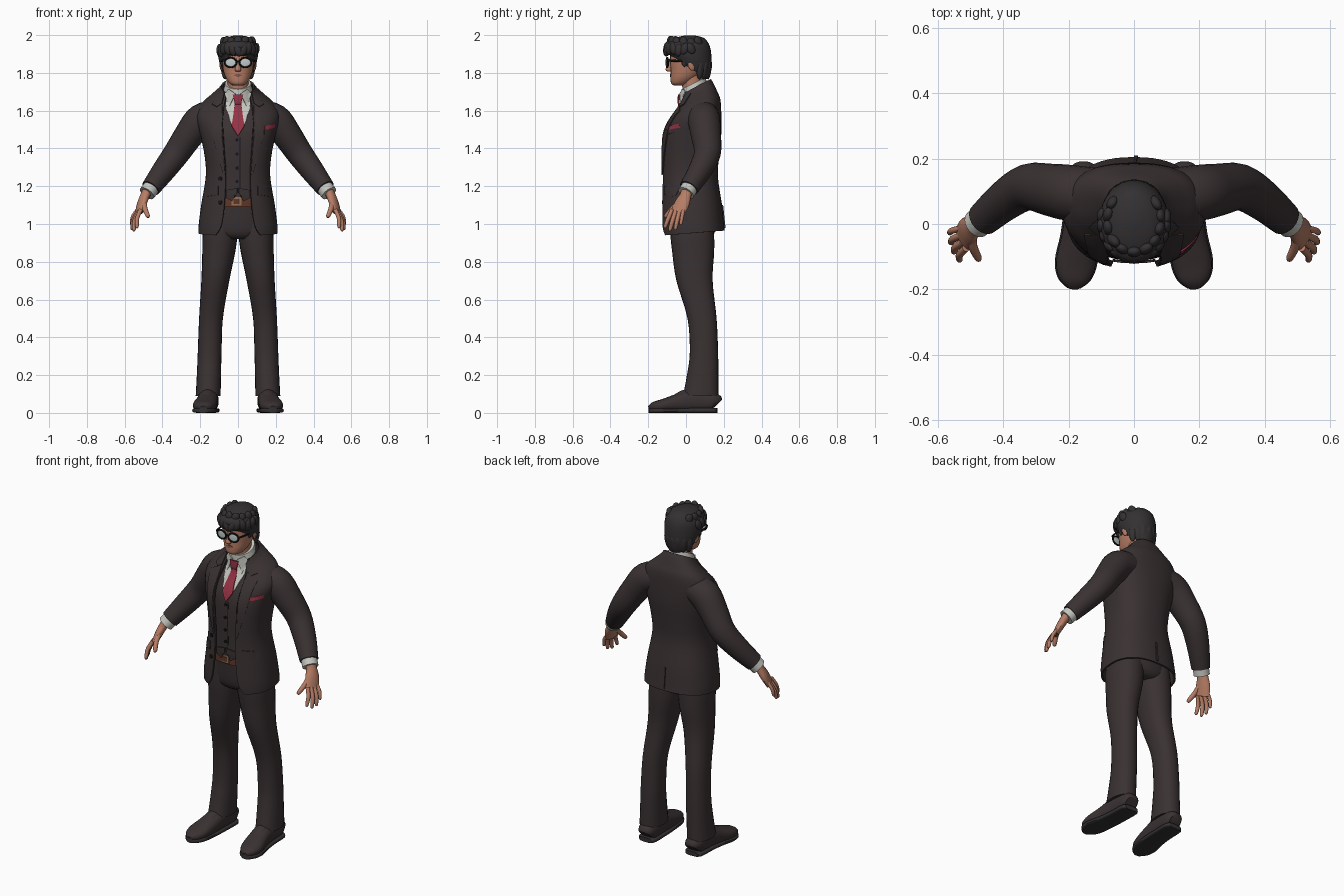
import bpy, bmesh, math, random
from math import sin, cos, pi
from mathutils import Vector, Matrix, Euler
from mathutils.bvhtree import BVHTree

if "Cube" in bpy.data.objects:
    bpy.data.objects.remove(bpy.data.objects["Cube"], do_unlink=True)
random.seed(4)


def material(name, *rgb):
    mat = bpy.data.materials.new(name)
    mat.use_nodes = True
    mat.diffuse_color = (*rgb, 1)
    shader = next(node for node in mat.node_tree.nodes if node.type == 'BSDF_PRINCIPLED')
    shader.inputs["Base Color"].default_value = (*rgb, 1)
    shader.inputs["Roughness"].default_value = .8
    return mat


SUIT = material("dark brown cloth", .042, .031, .032)
HAIR = material("near black hair", .034, .03, .032)
SKIN = material("tan skin", .47, .205, .13)
SHIRT = material("off white cotton", .56, .56, .52)
TIE = material("crimson silk", .3, .032, .058)
LENS = material("pale glass", .55, .6, .6)
BELT = material("brown leather", .115, .038, .021)
BUCKLE = material("bronze metal", .3, .16, .08)
BLACK = material("black plastic", .008, .008, .009)
LIPS = material("muted lips", .24, .08, .06)

surfaces = []  # point and face lists that flat details are laid on


def finish(name, bm, mat, mirror=False, thick=0):
    """Turn a bmesh into a finished, smooth shaded object."""
    mesh = bpy.data.meshes.new(name)
    bm.to_mesh(mesh)
    bm.free()
    mesh.materials.append(mat)
    obj = bpy.data.objects.new(name, mesh)
    bpy.context.collection.objects.link(obj)
    if thick:
        shell = obj.modifiers.new("Thickness", 'SOLIDIFY')
        shell.thickness, shell.offset = thick, 0
    if mirror:
        obj.modifiers.new("Mirror", 'MIRROR')
    bpy.ops.object.select_all(action='DESELECT')
    obj.select_set(True)
    bpy.context.view_layer.objects.active = obj
    bpy.ops.object.convert(target='MESH')
    bpy.ops.object.shade_smooth_by_angle(angle=math.radians(42))
    return obj


def spline(rings, steps):
    """Smoothly resample rings of (x, y, z, width, depth, tilt, opening)."""
    rings = [Vector(tuple(r) + (0,) * (7 - len(r))) for r in rings]
    result, last = [], len(rings) - 1
    for i in range(last):
        a, b, c, d = (rings[min(max(i + k, 0), last)] for k in (-1, 0, 1, 2))
        for s in range(steps):
            t = s / steps
            result.append(b + (c - a) * (t / 2) + (a * 2 - b * 5 + c * 4 - d) * (t * t / 2)
                          + (b * 3 - a - c * 3 + d) * (t ** 3 / 2))
    return result + [rings[last]]


def loft(name, rings, mat, ref=None, n=24, power=2.0, steps=4, mirror=False,
         surface=False, open_front=False, thick=0):
    """Skin rounded rings: level ones, or square to the path when ref is given."""
    rings = spline(rings, steps)
    bm, rows = bmesh.new(), []
    for i, r in enumerate(rings):
        center, rx, ry, tilt, gap = Vector(r[:3]), r[3], r[4], r[5], r[6]
        if ref:
            ahead, behind = rings[min(i + 1, len(rings) - 1)], rings[max(i - 1, 0)]
            tangent = (Vector(ahead[:3]) - Vector(behind[:3])).normalized()
            u = Vector(ref)
            u = (u - tangent * u.dot(tangent)).normalized()
            v = tangent.cross(u)
        else:
            u, v = Vector((1, 0, 0)), Vector((0, 1, tilt))
        start = math.asin((gap / rx) ** (power / 2)) if open_front else 0
        row = []
        for k in range(n + 1 if open_front else n):
            a = start + (2 * pi - 2 * start) * k / n
            sx = math.copysign(abs(sin(a)) ** (2 / power), sin(a))
            sy = -math.copysign(abs(cos(a)) ** (2 / power), cos(a))
            row.append(bm.verts.new(center + u * rx * sx + v * ry * sy))
        rows.append(row)
    for low, high in zip(rows, rows[1:]):
        for k in range(n):
            m = (k + 1) % len(low)
            bm.faces.new((low[k], low[m], high[m], high[k]))
    if not open_front:
        bm.faces.new(rows[0][::-1])
        bm.faces.new(rows[-1])
        bmesh.ops.recalc_face_normals(bm, faces=bm.faces)
    if surface:
        bm.verts.index_update()
        surfaces.append(([v.co.copy() for v in bm.verts],
                         [[v.index for v in f.verts] for f in bm.faces]))
    return finish(name, bm, mat, mirror, thick)


def patch(name, outline, mat, lift=.008, thick=.006, mirror=False, side=-1):
    """Lay a thin plate with an (x, z) outline on the front or back surface."""
    points, faces = [], []
    for p, f in surfaces:
        faces += [[i + len(points) for i in face] for face in f]
        points += p
    tree = BVHTree.FromPolygons(points, faces)
    bm = bmesh.new()
    bm.faces.new([bm.verts.new((x, side, z)) for x, z in outline])
    bmesh.ops.triangulate(bm, faces=bm.faces)
    bmesh.ops.subdivide_edges(bm, edges=bm.edges, cuts=4, use_grid_fill=True)
    for v in bm.verts:
        hit = tree.ray_cast(v.co, Vector((0, -side, 0)))[0] or tree.find_nearest(v.co)[0]
        v.co.y = hit.y + side * lift
    bmesh.ops.recalc_face_normals(bm, faces=bm.faces)
    return finish(name, bm, mat, mirror, thick)


def box(x, z, w, h):
    return [(x - w, z - h), (x + w, z - h), (x + w, z + h), (x - w, z + h)]


def disc(x, z, r):
    return [(x + r * cos(k * pi / 5), z + r * sin(k * pi / 5)) for k in range(10)]


def blobs(name, items, mat, mirror=False):
    """Join stretched spheres given as (centre, radii, rotation)."""
    bm = bmesh.new()
    for center, radii, turn in items:
        place = Matrix.LocRotScale(Vector(center), Euler(turn), Vector(radii))
        bmesh.ops.create_uvsphere(bm, u_segments=16, v_segments=10, radius=1, matrix=place)
    return finish(name, bm, mat, mirror)


# Trousers, belt and shoes
loft("trouser_leg", [(.158, .078, .09, .066, .094), (.154, .088, .2, .064, .083),
     (.15, .095, .32, .063, .075), (.143, .085, .5, .063, .077), (.12, .045, .7, .074, .096),
     (.102, .038, .85, .087, .111), (.095, .033, .95, .092, .116), (.085, .03, 1.08, .08, .115)],
     SUIT, power=2.2, mirror=True)
loft("trouser_seat", [(0, .035, .92, .1, .09), (0, .033, .96, .165, .12), (0, .03, 1.1, .166, .13)],
     SUIT, power=2.3, surface=True)
loft("belt", [(0, .028, 1.09, .17, .137), (0, .028, 1.15, .17, .137)], BELT, power=2.4,
     steps=2, surface=True)
patch("belt_buckle", box(-.008, 1.12, .026, .023), BUCKLE, lift=.004)
patch("buckle_centre", box(-.008, 1.12, .016, .013), BELT, lift=.007)
shoe = [(.155, .165, .045, .036, .036), (.155, .14, .06, .052, .052), (.158, .04, .065, .054, .06),
        (.165, -.04, .053, .057, .049), (.178, -.12, .04, .061, .034),
        (.183, -.17, .032, .046, .026), (.185, -.197, .025, .016, .012)]
loft("shoe", shoe, SUIT, ref=(1, 0, 0), power=2.4, mirror=True)
loft("shoe_sole", [(x, y, .013, w + .004, .013) for x, y, z, w, h in shoe], HAIR,
     ref=(1, 0, 0), power=4, mirror=True)
loft("shoe_tongue", [(.165, -.06, .075, .028, .02), (.16, -.01, .1, .032, .022),
     (.158, .05, .115, .04, .02)], SUIT, ref=(1, 0, 0), mirror=True)

# Waistcoat body under an open jacket
jacket = [(0, .037, .952, .205, .163, .08, .118), (0, .033, 1.0, .203, .162, .06, .088),
          (0, .029, 1.1, .19, .156, .03, .072), (0, .02, 1.25, .166, .144, 0, .064),
          (0, .022, 1.36, .172, .148, 0, .07), (0, .032, 1.48, .196, .15, 0, .078),
          (0, .05, 1.57, .215, .132, .1, .08), (0, .065, 1.63, .19, .112, .25, .076),
          (0, .065, 1.665, .15, .096, .35, .072), (0, .06, 1.7, .104, .082, .5, .064),
          (0, .055, 1.725, .084, .072, .55, .058)]
waistcoat = [(0, .028, 1.145, .171, .139)]
waistcoat += [(x, y, z, w - .014, d - .014, tilt) for x, y, z, w, d, tilt, gap in jacket[3:]]
loft("waistcoat", waistcoat, SUIT, n=40, power=2.4, surface=True)
loft("jacket", jacket, SUIT, n=48, power=2.4, open_front=True, surface=True, thick=.01)

# Sleeves and shirt cuffs
across = (0, 1, 0)
loft("sleeve", [(.12, .09, 1.575, .082, .08), (.195, .095, 1.55, .086, .086),
     (.257, .105, 1.475, .08, .078), (.325, .113, 1.375, .071, .07), (.395, .072, 1.28, .062, .062),
     (.462, .015, 1.19, .052, .051)], SUIT, ref=across, mirror=True, surface=True)
loft("shirt_cuff", [(.445, .03, 1.21, .044, .044), (.482, 0, 1.162, .045, .044)], SHIRT,
     ref=across, mirror=True)

# Shirt front, collar and tie
patch("shirt_front", [(0, 1.465), (.04, 1.54), (.064, 1.62), (.06, 1.69), (-.06, 1.69),
      (-.064, 1.62), (-.04, 1.54)], SHIRT, lift=.004)
loft("shirt_collar", [(0, .046, 1.675, .082, .073, .5), (0, .04, 1.745, .069, .064, .5)], SHIRT,
     surface=True)
patch("collar_wing", [(.014, 1.69), (.05, 1.715), (.068, 1.69), (.048, 1.615)], SHIRT, mirror=True)
patch("tie", [(0, 1.465), (.034, 1.52), (.015, 1.64), (-.015, 1.64), (-.034, 1.52)], TIE, lift=.01)
patch("tie_knot", [(.015, 1.63), (.027, 1.685), (-.027, 1.685), (-.015, 1.63)], TIE, lift=.014,
      thick=.009)

# Lapels, pockets, buttons and back vent
patch("jacket_lapel", [(.068, 1.26), (.08, 1.27), (.132, 1.46), (.152, 1.6), (.112, 1.618),
      (.085, 1.635), (.084, 1.56), (.08, 1.45)], SUIT, mirror=True, lift=.01)
patch("jacket_collar", [(.085, 1.637), (.112, 1.62), (.137, 1.635), (.1, 1.69), (.07, 1.7)],
      SUIT, mirror=True, lift=.011)
patch("pocket_flap", [(.105, 1.155), (.168, 1.145), (.17, 1.19), (.105, 1.2)], SUIT, mirror=True)
patch("waistcoat_point", [(.004, 1.165), (.03, 1.12), (.065, 1.14), (.06, 1.18), (.004, 1.19)],
      SUIT, mirror=True, lift=.007)
patch("chest_pocket", [(.138, 1.475), (.196, 1.49), (.196, 1.512), (.138, 1.497)], SUIT)
patch("pocket_square", [(.14, 1.496), (.194, 1.51), (.192, 1.53), (.142, 1.518)], TIE)
patch("back_vent", [(0, .978), (.012, .978), (.008, 1.1), (0, 1.1)], SUIT, side=1)
for number, height in enumerate((1.445, 1.37, 1.295, 1.225)):
    patch(f"waistcoat_button_{number}", disc(-.005, height, .009), BLACK, lift=.003)
for number, height in enumerate((1.24, 1.115)):
    patch(f"jacket_button_{number}", disc(-.095, height, .011), BLACK)
patch("waistcoat_seam", box(.01, 1.32, .002, .14), BLACK, lift=.001, thick=.003)

# Hands
palm_axis = (.3, .93, .1)
loft("palm", [(.478, .005, 1.18, .03, .026), (.492, -.003, 1.15, .032, .024),
     (.508, -.02, 1.11, .042, .022), (.523, -.043, 1.06, .042, .016)], SKIN, ref=palm_axis, n=16,
     mirror=True)


def finger(name, base, tip, r):
    base, tip = Vector(base), Vector(tip)
    middle = (base + tip) / 2 + Vector((.009, 0, .004))
    path = [(*base, r, r), (*middle, r, r), (*tip.lerp(middle, .2), r * .85, r * .85),
            (*tip, r * .35, r * .35)]
    loft(name, path, SKIN, ref=palm_axis, n=10, steps=3, mirror=True)


finger("index_finger", (.515, -.074, 1.075), (.535, -.113, .978), .0115)
finger("middle_finger", (.523, -.055, 1.068), (.552, -.087, .962), .012)
finger("ring_finger", (.528, -.034, 1.068), (.562, -.058, .968), .0115)
finger("little_finger", (.53, -.013, 1.078), (.566, -.028, .995), .01)
finger("thumb", (.495, -.025, 1.125), (.474, -.112, 1.035), .014)

# Neck and head
loft("neck", [(0, .042, 1.66, .062, .06), (0, .035, 1.73, .055, .055), (0, .025, 1.82, .058, .06)],
     SKIN)
loft("head", [(0, -.037, 1.733, .025, .028), (0, -.03, 1.745, .046, .049),
     (0, -.01, 1.775, .066, .072), (0, .008, 1.815, .079, .089), (0, .015, 1.86, .085, .1),
     (0, .02, 1.92, .086, .1), (0, .02, 1.965, .06, .07)], SKIN, power=2.2, surface=True)
loft("nose", [(0, -.09, 1.808, .014, .01), (0, -.092, 1.817, .017, .016),
     (0, -.088, 1.84, .011, .014), (0, -.08, 1.875, .009, .008)], SKIN, n=12)
blobs("ear", [((.088, .03, 1.842), (.009, .019, .031), (.2, 0, .25))], SKIN, mirror=True)
patch("mouth", [(0, 1.778), (.024, 1.787), (.008, 1.794), (-.008, 1.794), (-.024, 1.787)], LIPS,
      lift=.001, thick=.005)

# Hair cap with tousled locks
loft("hair_cap", [(0, .02, 1.825, .086, .1, -.6), (0, .014, 1.86, .099, .118, -.5),
     (0, .009, 1.9, .106, .127, -.3), (0, .01, 1.95, .099, .117, -.1),
     (0, .016, 1.984, .064, .08), (0, .02, 1.998, .02, .025)], HAIR, n=32)
locks = []
for height, spread, reach, count in ((1.923, 1, 1.7, 13), (1.958, .82, 2.2, 11), (1.89, .99, .7, 0)):
    for k in range(count):
        a = reach * (2 * k / (count - 1) - 1)
        center = (.098 * spread * sin(a), .01 - .115 * spread * cos(a),
                  height + random.uniform(-.007, .007))
        locks.append((center, (.023, .017, .033), (0, random.uniform(-.6, .6), a)))
for k in range(7):
    a = pi + .33 * (k - 3)
    locks.append(((.088 * sin(a), .02 - .1 * cos(a), 1.815), (.02, .014, .05), (-.25 * cos(a), 0, a)))
blobs("hair_locks", locks, HAIR)
blobs("sideburn", [((.084, -.008, 1.868), (.01, .017, .036), (0, 0, 0))], HAIR, mirror=True)

# Glasses
blobs("lens", [((.039, -.099, 1.855), (.029, .003, .023), (0, 0, .12))], LENS, mirror=True)
rim = [(.039 + .031 * cos(a), -.099 + .004 * cos(a), 1.855 + .025 * sin(a), .005, .005)
       for a in (k * pi / 10 for k in range(21))]
loft("glasses_rim", rim, BLACK, ref=(0, 1, 0), n=8, steps=2, mirror=True)
loft("glasses_bridge", [(-.012, -.102, 1.862, .004, .004), (.012, -.102, 1.862, .004, .004)], BLACK,
     ref=(0, 1, 0), n=8)
loft("glasses_temple", [(.068, -.096, 1.865, .006, .004), (.082, -.08, 1.865, .006, .004),
     (.094, .03, 1.86, .005, .003)], BLACK, ref=(0, 0, 1), n=8, mirror=True)
